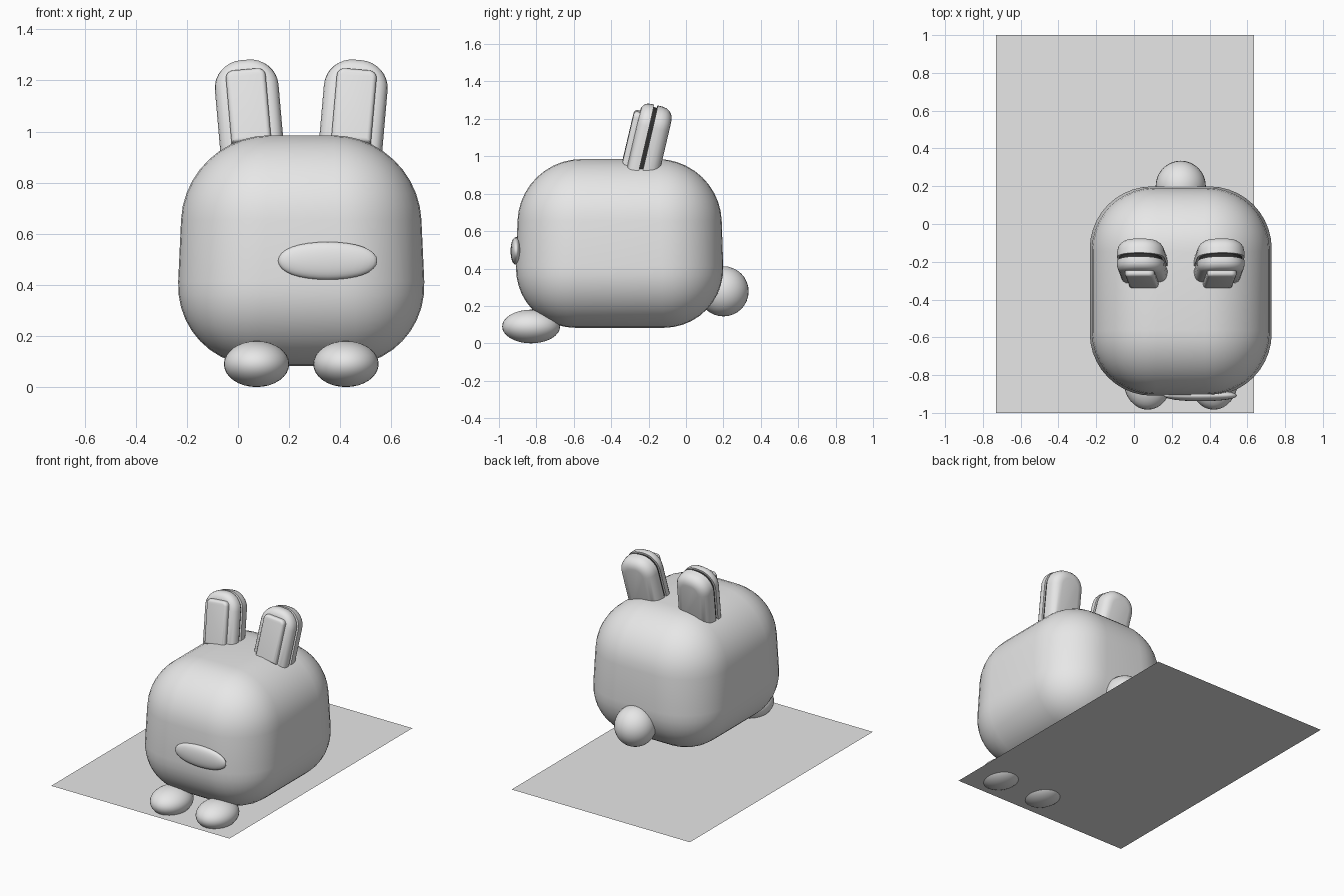
import bpy, bmesh, math
from mathutils import Matrix, Vector

if "Cube" in bpy.data.objects:
    bpy.data.objects.remove(bpy.data.objects["Cube"])

CX = 0.2475  # symmetry line of the animal


def material(name, value):
    m = bpy.data.materials.new(name)
    m.diffuse_color = (value, value, value, 1)
    m.use_nodes = True
    m.node_tree.nodes["Principled BSDF"].inputs["Base Color"].default_value = m.diffuse_color
    return m


GREY = material("plain grey", 0.8)
DARK = material("dark gap", 0.03)


def finish(name, bm, mat=GREY, matrix=None, angle=40):
    if matrix is not None:
        bm.transform(matrix)
    bmesh.ops.recalc_face_normals(bm, faces=bm.faces)
    me = bpy.data.meshes.new(name)
    bm.to_mesh(me)
    bm.free()
    me.materials.append(mat)
    ob = bpy.data.objects.new(name, me)
    bpy.context.collection.objects.link(ob)
    bpy.context.view_layer.objects.active = ob
    ob.select_set(True)
    bpy.ops.object.shade_smooth_by_angle(angle=math.radians(angle))
    ob.select_set(False)
    return ob


def ellipsoid(name, centre, radii):
    bm = bmesh.new()
    bmesh.ops.create_uvsphere(bm, u_segments=32, v_segments=16, radius=1)
    finish(name, bm, matrix=Matrix.Translation(centre) @ Matrix.Diagonal((*radii, 1)))


def bevel(bm, edges, offset, segments):
    bmesh.ops.bevel(bm, geom=edges, offset=offset, segments=segments, profile=0.5,
                    affect='EDGES', clamp_overlap=True)


# Ground sheet
bm = bmesh.new()
bm.faces.new([bm.verts.new(p) for p in
              ((-0.73, -1, 0.037), (0.635, -1, 0.037), (0.635, 1, 0.037), (-0.73, 1, 0.037))])
bm.normal_update()
finish("ground_sheet", bm)

# Body: rounded box, slightly wider at the base
bm = bmesh.new()
bmesh.ops.create_cube(bm, size=2)
for v in bm.verts:
    top = v.co.z > 0
    v.co.x *= 0.455 if top else 0.497
    v.co.y *= 0.535 if top else 0.565
    v.co.z = 0.985 if top else 0.083
bevel(bm, bm.edges[:], 0.33, 10)
finish("body", bm, matrix=Matrix.Translation((CX, -0.355, 0)))

# Feet and tail
for side, name in ((-1, "left_foot"), (1, "right_foot")):
    ellipsoid(name, (CX + side * 0.175, -0.828, 0.09), (0.128, 0.155, 0.09))
ellipsoid("tail", (CX, 0.2, 0.278), (0.133, 0.135, 0.134))

# Nose: soft flattened pad set off to one side
bm = bmesh.new()
bmesh.ops.create_cube(bm, size=2)
bmesh.ops.scale(bm, vec=(0.194, 0.03, 0.074), verts=bm.verts)
nose = finish("nose", bm, matrix=Matrix.Translation((0.351, -0.908, 0.494)), angle=180)
sub = nose.modifiers.new("soften", 'SUBSURF')
sub.levels = sub.render_levels = 3
size = Vector((0.388, 0.06, 0.148))
bpy.context.view_layer.update()
ev = nose.evaluated_get(bpy.context.evaluated_depsgraph_get())
co = [v.co.copy() for v in ev.data.vertices]
mid = Vector((0.351, -0.908, 0.494))
fit = [size[i] / (max(c[i] for c in co) - min(c[i] for c in co)) for i in range(3)]
for v in nose.data.vertices:
    v.co = mid + Vector(((v.co - mid)[i] * fit[i] for i in range(3)))


def slab(name, matrix, half, low, high, corner, front, back, soft=0.0, soft_front=True, mat=GREY):
    """Upright plate with rounded upper corners and one softened broad face."""
    bm = bmesh.new()
    pts = [(-half, low), (half, low)]
    for cx, start in ((half - corner, 0), (corner - half, 90)):
        for k in range(9):
            a = math.radians(start + k * 90 / 8)
            pts.append((cx + corner * math.cos(a), high - corner + corner * math.sin(a)))
    face = bm.faces.new([bm.verts.new((x, front, z)) for x, z in pts])
    ext = bmesh.ops.extrude_face_region(bm, geom=[face])
    for v in ext["geom"]:
        if isinstance(v, bmesh.types.BMVert):
            v.co.y = back
    if soft:
        y = front if soft_front else back
        rim = [e for e in bm.edges if all(abs(v.co.y - y) < 1e-5 for v in e.verts)]
        bevel(bm, rim, soft, 4)
    finish(name, bm, mat, matrix)


# Ears: two halves with a narrow gap, plus a raised inner pad
for side, name in ((-1, "left"), (1, "right")):
    m = (Matrix.Translation((CX + side * 0.193, -0.24, 0.94))
         @ Matrix.Rotation(math.radians(side * 5), 4, 'Y')
         @ Matrix.Rotation(math.radians(-13.2), 4, 'X'))
    slab(name + "_ear_back", m, 0.125, -0.06, 0.343, 0.11, 0.01, 0.1, 0.06, False)
    slab(name + "_ear_front", m, 0.125, -0.06, 0.343, 0.11, -0.075, -0.01, 0.045)
    slab(name + "_ear_gap", m, 0.112, -0.06, 0.33, 0.1, -0.012, 0.012, mat=DARK)
    slab(name + "_inner_ear", m, 0.078, 0.0, 0.292, 0.03, -0.105, -0.06, 0.018)
